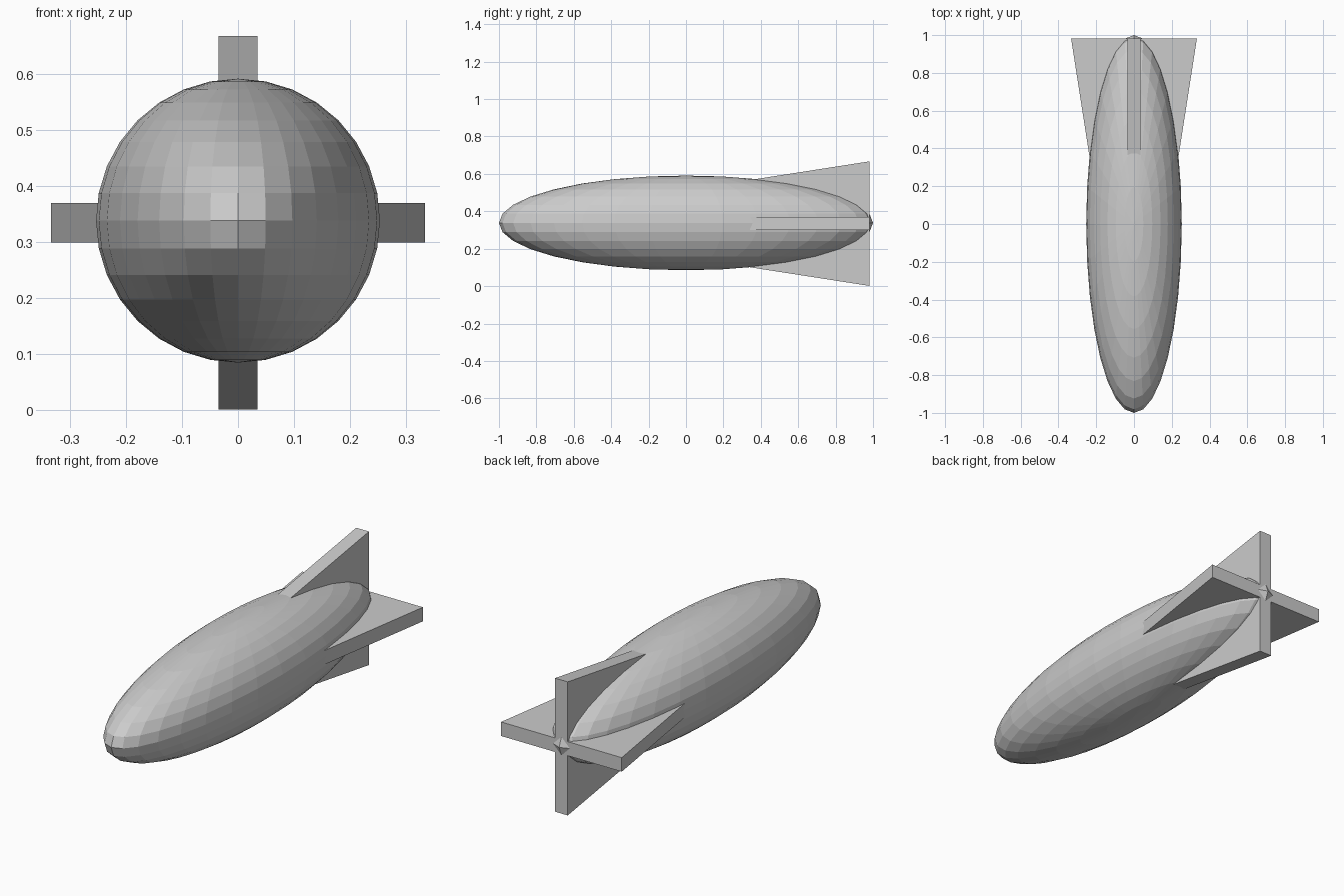
import bpy
import bmesh
from mathutils import Matrix

if "Cube" in bpy.data.objects:
    bpy.data.objects.remove(bpy.data.objects["Cube"])

AXIS_Z = 0.334        # height of the tail cross
FIN_T = 0.035         # half thickness of the fins

# Hull: faceted sphere with vertical poles, stretched along y
bpy.ops.mesh.primitive_uv_sphere_add(segments=32, ring_count=16, radius=1,
                                     location=(0, 0, 0.338))
hull = bpy.context.object
hull.name = "hull"
hull.data.transform(Matrix.Diagonal((0.253, 1.0, 0.253, 1)))


# Tail fins: tapered plates that run through the hull
def tail_plate(name, vertical):
    profile = [(-0.205, 0.16), (0.205, 0.16), (0.333, 0.982), (-0.333, 0.982)]
    bm = bmesh.new()
    face = bm.faces.new([bm.verts.new((x, y, -FIN_T)) for x, y in profile])
    side = bmesh.ops.extrude_face_region(bm, geom=[face])["geom"]
    bmesh.ops.translate(bm, vec=(0, 0, 2 * FIN_T),
                        verts=[v for v in side if isinstance(v, bmesh.types.BMVert)])
    bmesh.ops.recalc_face_normals(bm, faces=bm.faces)
    if vertical:
        bm.transform(Matrix.Rotation(1.5707963, 4, 'Y'))
    mesh = bpy.data.meshes.new(name)
    bm.to_mesh(mesh)
    bm.free()
    plate = bpy.data.objects.new(name, mesh)
    plate.location.z = AXIS_Z
    bpy.context.collection.objects.link(plate)


tail_plate("horizontal_tail_fins", False)
tail_plate("vertical_tail_fins", True)
